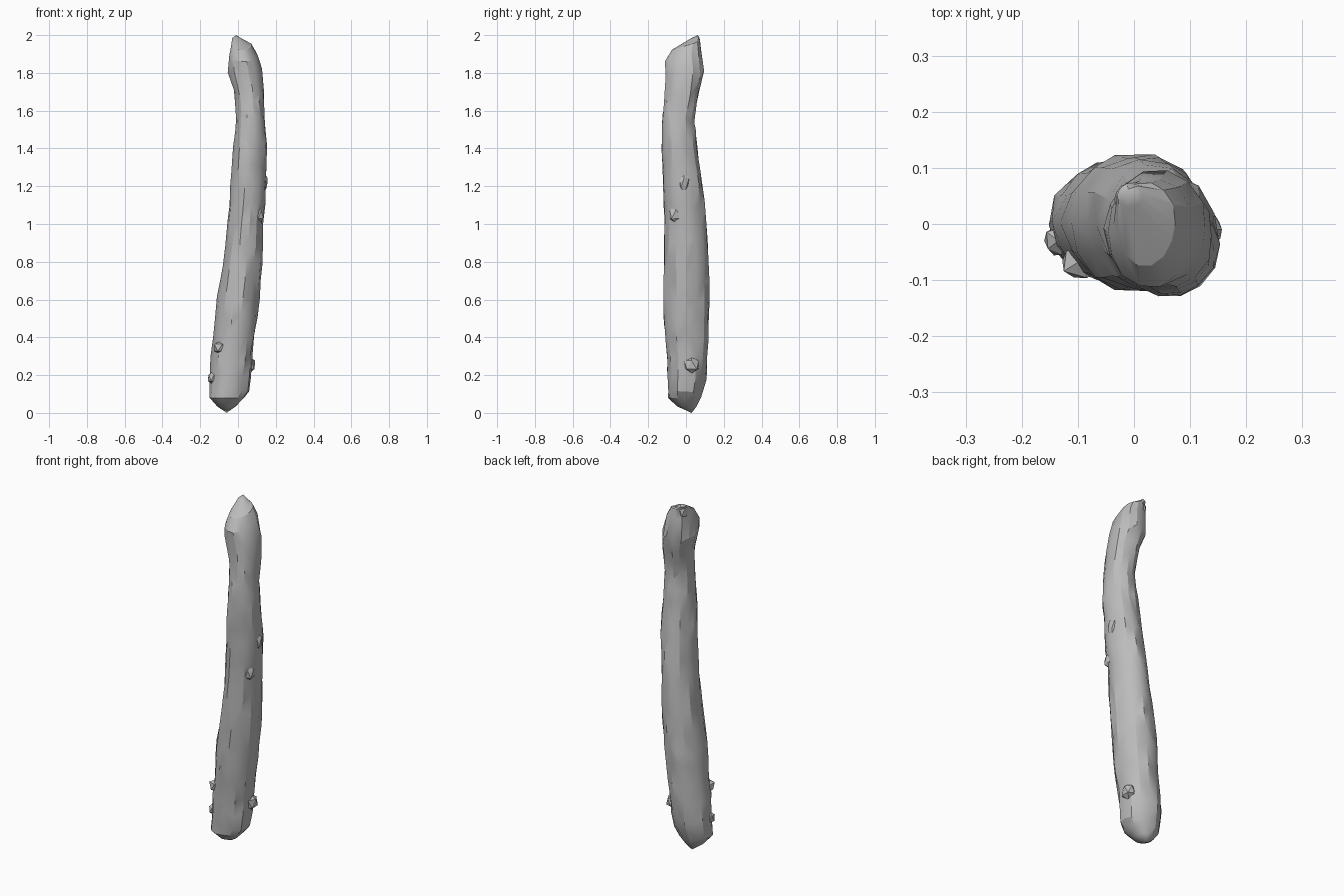
import bpy
import bmesh
import math
import random
from mathutils import Vector

random.seed(4)
SIDES = 14

cube = bpy.data.objects.get("Cube")
if cube:
    bpy.data.objects.remove(cube, do_unlink=True)

# One plain grey for the whole branch
grey = bpy.data.materials.new("weathered_grey")
grey.use_nodes = True
colour = (0.5, 0.5, 0.5, 1)
grey.diffuse_color = colour
grey.node_tree.nodes["Principled BSDF"].inputs["Base Color"].default_value = colour

# Cross-sections going up: height, left edge, right edge, front edge, back edge
SECTIONS = [
    (.035, -.11, -.01, -.05, .06),
    (.08, -.15, .035, -.095, .08),
    (.13, -.152, .06, -.1, .095),
    (.2, -.152, .07, -.1, .11),
    (.3, -.145, .08, -.105, .115),
    (.4, -.13, .09, -.115, .12),
    (.6, -.11, .113, -.12, .126),
    (.8, -.08, .127, -.12, .126),
    (1, -.055, .137, -.115, .107),
    (1.2, -.04, .15, -.126, .09),
    (1.4, -.025, .152, -.131, .06),
    (1.56, -.012, .143, -.126, .045),
    (1.7, -.025, .14, -.116, .075),
    (1.8, -.055, .13, -.113, .096),
    (1.89, -.05, .107, -.112, .085),
    (1.945, -.037, .075, -.075, .078),
    (1.985, -.03, .015, .03, .072),
]


def finish(name, bm):
    """Turn a bmesh into a softly shaded object with sharp creases."""
    bmesh.ops.recalc_face_normals(bm, faces=bm.faces)
    mesh = bpy.data.meshes.new(name)
    bm.to_mesh(mesh)
    bm.free()
    mesh.materials.append(grey)
    obj = bpy.data.objects.new(name, mesh)
    bpy.context.collection.objects.link(obj)
    bpy.ops.object.select_all(action="DESELECT")
    obj.select_set(True)
    bpy.context.view_layer.objects.active = obj
    bpy.ops.object.shade_smooth_by_angle(angle=math.radians(25))
    return obj


def with_midpoints(rows):
    """Insert a halfway section into every long gap."""
    result = [rows[0]]
    for low, high in zip(rows, rows[1:]):
        if high[0] - low[0] > .12:
            result.append(tuple((a + b) / 2 for a, b in zip(low, high)))
        result.append(high)
    return result


def add_ring(bm, section):
    """Add an uneven elliptical ring, tilted near the broken top end."""
    height, left, right, front, back = section
    centre = Vector(((left + right) / 2, (front + back) / 2, height))
    tilt = .3 if 1.85 < height < 1.97 else 0
    main_part = .12 < height < 1.85
    ring = []
    for i in range(SIDES):
        angle = math.tau * i / SIDES
        wobble = random.uniform(.95, 1.03)
        offset = Vector((math.cos(angle) * (right - left) / 2,
                         math.sin(angle) * (back - front) / 2, 0)) * wobble
        offset.z = tilt * offset.y
        if main_part:
            offset.z += random.uniform(-.025, .025)
        ring.append(bm.verts.new(centre + offset))
    return ring


def close_end(bm, ring, tip):
    """Close a ring with a fan of triangles to a tip point."""
    point = bm.verts.new(tip)
    for i in range(SIDES):
        bm.faces.new((ring[i], ring[(i + 1) % SIDES], point))


# Main stem, lofted through the rings
bm = bmesh.new()
rings = [add_ring(bm, section) for section in with_midpoints(SECTIONS)]
for low, high in zip(rings, rings[1:]):
    for i in range(SIDES):
        j = (i + 1) % SIDES
        # Alternate the diagonal for an irregular faceted bark
        if random.random() < .5:
            bm.faces.new((low[i], low[j], high[j]))
            bm.faces.new((low[i], high[j], high[i]))
        else:
            bm.faces.new((low[i], low[j], high[i]))
            bm.faces.new((low[j], high[j], high[i]))
close_end(bm, rings[0], (-.06, .03, 0))
close_end(bm, rings[-1], (-.01, .062, 2))
finish("branch_stem", bm)


def bark_lump(name, location, size):
    """Small rough lump half sunk into the stem."""
    lump = bmesh.new()
    bmesh.ops.create_icosphere(lump, subdivisions=1, radius=1)
    for v in lump.verts:
        rough = random.uniform(.85, 1.05)
        v.co = Vector(location) + Vector(a * b for a, b in zip(v.co, size)) * rough
    finish(name, lump)


# Knots and torn bark along the stem
bark_lump("lower_knot", (.062, .03, .255), (.034, .05, .05))
bark_lump("foot_spur", (-.135, -.03, .185), (.028, .03, .035))
bark_lump("foot_ledge", (-.095, -.065, .345), (.04, .035, .04))
bark_lump("middle_knot", (.115, -.055, 1.05), (.028, .04, .05))
bark_lump("upper_knot", (.138, -.01, 1.22), (.022, .03, .055))
bark_lump("top_splinter", (-.015, .045, 1.95), (.024, .03, .04))
